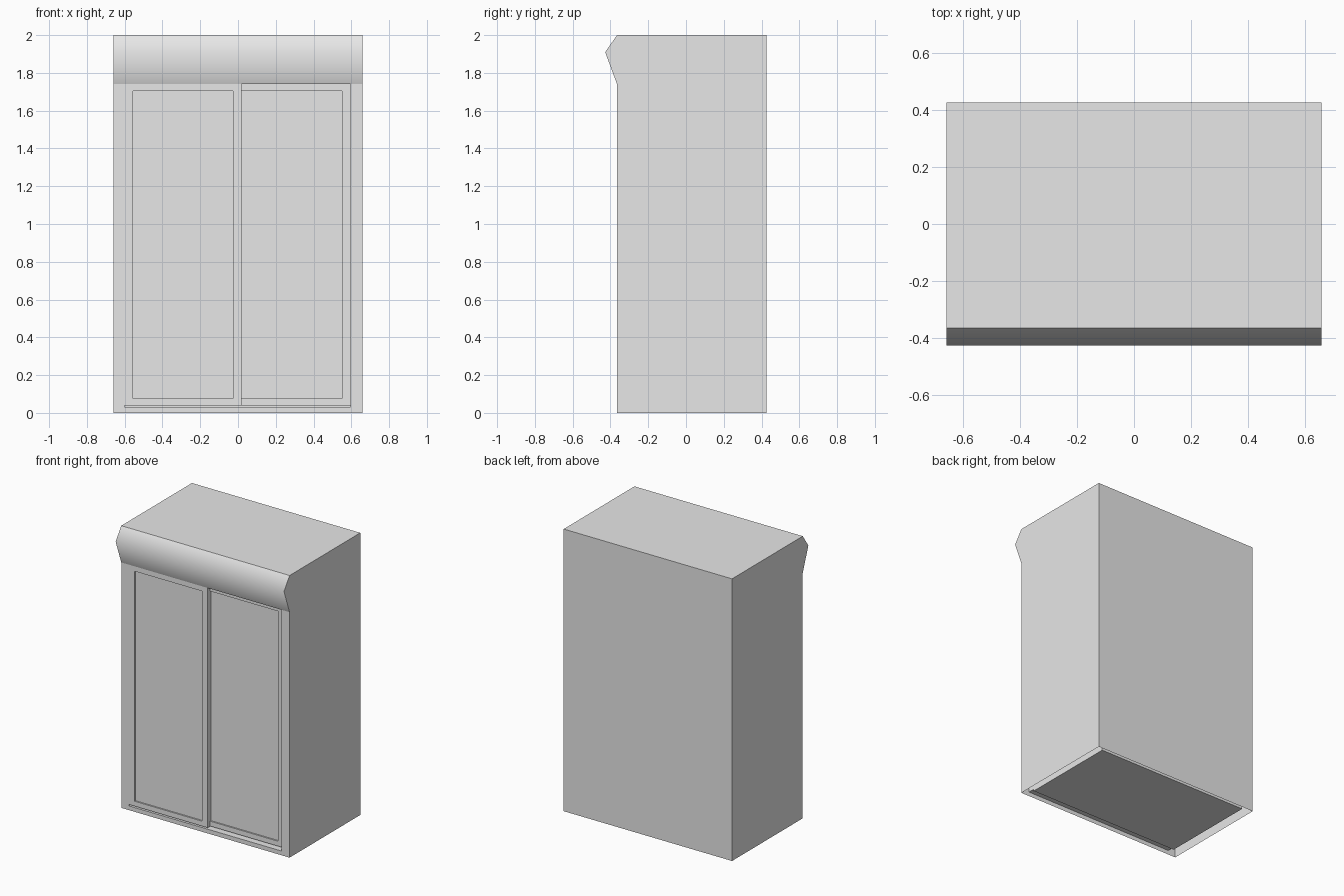
import bpy
import bmesh

cube = bpy.data.objects.get("Cube")
if cube:
    bpy.data.objects.remove(cube, do_unlink=True)

GREY = (0.8, 0.8, 0.8, 1.0)
grey = bpy.data.materials.new("light grey")
grey.use_nodes = True
grey.diffuse_color = GREY
grey.node_tree.nodes["Principled BSDF"].inputs["Base Color"].default_value = GREY

W, FRONT, BACK, TOP = 0.66, -0.365, 0.427, 2.0
SOFFIT = 1.74                      # underside of the canopy
OPENING = (-0.6, 0.595, 0.03, SOFFIT)


def finish(name, bm, smooth=False):
    bmesh.ops.remove_doubles(bm, verts=bm.verts, dist=0.0001)
    mesh = bpy.data.meshes.new(name)
    bm.to_mesh(mesh)
    bm.free()
    mesh.materials.append(grey)
    for p in mesh.polygons:
        p.use_smooth = smooth
    obj = bpy.data.objects.new(name, mesh)
    bpy.context.collection.objects.link(obj)
    return obj


def face(bm, pts):
    return bm.faces.new([bm.verts.new(p) for p in pts])


def corners(r, y):
    """Corners of an upright rectangle (x0, x1, z0, z1), facing the front."""
    x0, x1, z0, z1 = r
    return [(x0, y, z0), (x1, y, z0), (x1, y, z1), (x0, y, z1)]


def bridge(bm, a, b):
    """Ring of quads from outer loop a to inner loop b."""
    for i in range(4):
        j = (i + 1) % 4
        face(bm, [a[i], a[j], b[j], b[i]])


# Cabinet shell: open underneath, with a framed front opening
bm = bmesh.new()
front = corners((-W, W, 0, TOP), FRONT)
back = corners((-W, W, 0, TOP), BACK)
face(bm, back[::-1])
for i in (1, 2, 3):
    j = (i + 1) % 4
    face(bm, [front[j], front[i], back[i], back[j]])
hole = corners(OPENING, FRONT)
bridge(bm, front, hole)
bridge(bm, hole, corners(OPENING, -0.31))
finish("cabinet_shell", bm)

# Inner box, standing clear of the shell underneath
bm = bmesh.new()
bmesh.ops.create_cube(bm, size=1)
for v in bm.verts:
    v.co.x *= 1.2
    v.co.y = 0.39 if v.co.y > 0 else -0.31
    v.co.z = 1.9 if v.co.z > 0 else 0.012
finish("inner_box", bm)

# Canopy: two smooth slopes with flat end caps
profile = [(FRONT, TOP), (-0.428, 1.91), (FRONT, SOFFIT)]
bm = bmesh.new()
for (y0, z0), (y1, z1) in zip(profile, profile[1:]):
    face(bm, [(-W, y0, z0), (-W, y1, z1), (W, y1, z1), (W, y0, z0)])
finish("canopy_front", bm, smooth=True)
bm = bmesh.new()
face(bm, [(W, y, z) for y, z in reversed(profile)][::-1])
face(bm, [(-W, y, z) for y, z in reversed(profile)])
bmesh.ops.recalc_face_normals(bm, faces=bm.faces)
for f in bm.faces:
    if f.normal.x * f.calc_center_median().x < 0:
        f.normal_flip()
finish("canopy_ends", bm)


# Sliding doors: stiles and rails around a slightly sunken panel
def door(name, x0, x1, y):
    outer = (x0, x1, 0.04, SOFFIT)
    inner = (x0 + 0.045, x1 - 0.045, 0.075, 1.705)
    bm = bmesh.new()
    rim, edge = corners(outer, y), corners(inner, y)
    sunk = corners(inner, y + 0.01)
    bridge(bm, rim, edge)
    bridge(bm, edge, sunk)
    face(bm, sunk)
    rear = corners(outer, y + 0.025)
    bridge(bm, rear, rim)
    face(bm, rear[::-1])
    finish(name, bm)


door("right_sliding_door", -0.6, 0.018, FRONT)
door("left_sliding_door", -0.03, 0.595, FRONT + 0.03)
